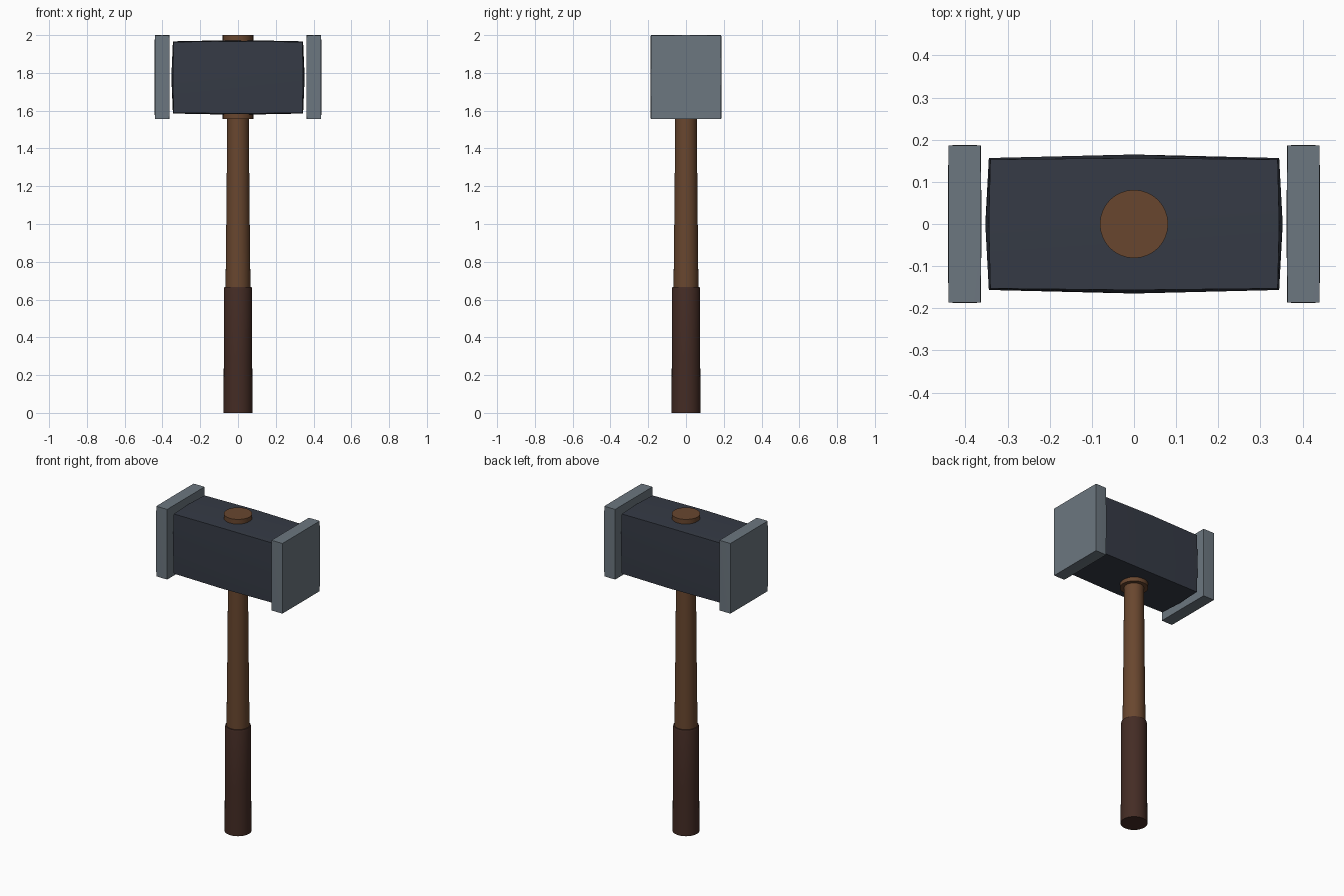
import bpy, bmesh, math

if "Cube" in bpy.data.objects:
    bpy.data.objects.remove(bpy.data.objects["Cube"])


def material(name, rgb):
    m = bpy.data.materials.new(name)
    m.diffuse_color = (*rgb, 1)
    m.use_nodes = True
    m.node_tree.nodes["Principled BSDF"].inputs["Base Color"].default_value = m.diffuse_color
    return m


STEEL = material("pale steel", (0.150, 0.184, 0.215))
IRON = material("dark iron", (0.036, 0.043, 0.060))
WOOD = material("brown wood", (0.140, 0.062, 0.028))
LEATHER = material("dark leather", (0.058, 0.025, 0.018))


def finish(bm, name, mat, angle=30):
    bmesh.ops.recalc_face_normals(bm, faces=bm.faces[:])
    me = bpy.data.meshes.new(name)
    bm.to_mesh(me)
    bm.free()
    me.materials.append(mat)
    ob = bpy.data.objects.new(name, me)
    bpy.context.collection.objects.link(ob)
    bpy.ops.object.select_all(action='DESELECT')
    ob.select_set(True)
    bpy.context.view_layer.objects.active = ob
    bpy.ops.object.shade_smooth_by_angle(angle=math.radians(angle))
    return ob


def bulged_block(name, centre, half, bulge, mat):
    """Box whose six faces swell gently towards their middles."""
    bm = bmesh.new()
    bmesh.ops.create_cube(bm, size=2)
    bmesh.ops.subdivide_edges(bm, edges=bm.edges[:], cuts=1, use_grid_fill=True)
    for v in bm.verts:
        u = [round(c) for c in v.co]
        swell = {0: 0.0, 1: 0.3, 2: 1.0}[u.count(0)]
        v.co = [centre[i] + u[i] * (half[i] + bulge[i] * swell) for i in range(3)]
    return finish(bm, name, mat)


def turned(name, profile, mat, sides=32):
    """Solid of revolution about z from (radius, height) pairs, capped."""
    bm = bmesh.new()
    rings = [[bm.verts.new((r * math.cos(2 * math.pi * k / sides),
                            r * math.sin(2 * math.pi * k / sides), z))
              for k in range(sides)] for r, z in profile]
    for a, b in zip(rings, rings[1:]):
        for k in range(sides):
            n = (k + 1) % sides
            bm.faces.new((a[k], a[n], b[n], b[k]))
    bm.faces.new(rings[0][::-1])
    bm.faces.new(rings[-1])
    return finish(bm, name, mat)


# Hammer head and its two striking plates
bulged_block("head_block", (0, 0, 1.776), (0.341, 0.153, 0.188), (0.012, 0.012, 0.010), IRON)
for side, name in ((-1, "striking_plate_left"), (1, "striking_plate_right")):
    bulged_block(name, (side * 0.402, 0, 1.778), (0.038, 0.186, 0.221),
                 (0.002, 0.002, 0.001), STEEL)

# Handle: peg through the head, tapered shaft, wrapped grip
turned("head_peg", [(0.081, 1.556), (0.081, 2.0)], WOOD)
turned("shaft", [(0.066, 0.60), (0.065, 0.75), (0.061, 1.1), (0.057, 1.57)], WOOD)
turned("grip", [(0.077, 0.0), (0.075, 0.30), (0.075, 0.655), (0.072, 0.667)], LEATHER)
